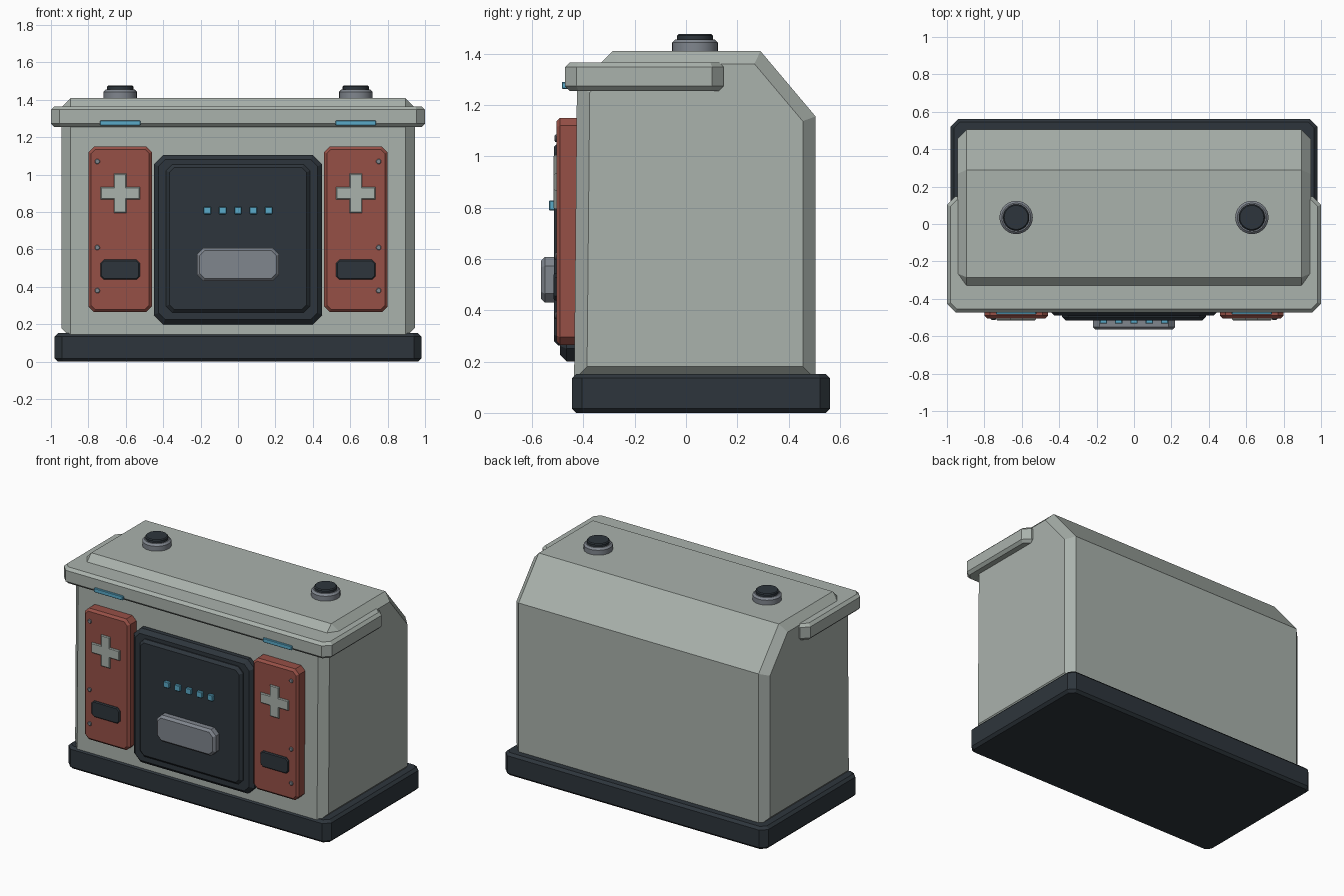
import bpy, bmesh
from math import cos, sin, tau, radians

old = bpy.data.objects.get("Cube")
if old:
    bpy.data.objects.remove(old)


def material(name, r, g, b):
    m = bpy.data.materials.new(name)
    m.use_nodes = True
    m.diffuse_color = (r, g, b, 1)
    m.node_tree.nodes["Principled BSDF"].inputs["Base Color"].default_value = (r, g, b, 1)
    return m


shell = material("pale grey", 0.40, 0.445, 0.413)
dark = material("charcoal", 0.027, 0.036, 0.045)
red = material("brick red", 0.305, 0.08, 0.061)
metal = material("steel grey", 0.216, 0.238, 0.27)
glow = material("light blue", 0.102, 0.40, 0.578)

# Outline (u, v) and depth d placed in the world for each facing direction
FACING = {
    "front": lambda u, v, d: (u, -d, v),
    "top": lambda u, v, d: (u, v, d),
    "side": lambda u, v, d: (d, u, v),
}


def prism(name, outline, d0, d1, bevel, mat, facing="front"):
    """Extrude an outline from d0 to d1 and chamfer the rims of both caps."""
    place = FACING[facing]
    bm = bmesh.new()
    low = [bm.verts.new(place(u, v, d0)) for u, v in outline]
    high = [bm.verts.new(place(u, v, d1)) for u, v in outline]
    caps = [bm.faces.new(low), bm.faces.new(high)]
    n = len(outline)
    for i in range(n):
        j = (i + 1) % n
        bm.faces.new((low[i], low[j], high[j], high[i]))
    bmesh.ops.recalc_face_normals(bm, faces=bm.faces)
    if bevel:
        rims = [e for f in caps for e in f.edges]
        bmesh.ops.bevel(bm, geom=rims, offset=bevel, segments=1, affect="EDGES")
    bmesh.ops.recalc_face_normals(bm, faces=bm.faces)
    mesh = bpy.data.meshes.new(name)
    bm.to_mesh(mesh)
    bm.free()
    mesh.materials.append(mat)
    mesh.shade_smooth()
    mesh.set_sharp_from_angle(angle=radians(28))
    obj = bpy.data.objects.new(name, mesh)
    bpy.context.collection.objects.link(obj)
    return obj


def plate(u0, u1, v0, v1, c):
    """Rectangle with cut corners."""
    return [(u0 + c, v0), (u1 - c, v0), (u1, v0 + c), (u1, v1 - c),
            (u1 - c, v1), (u0 + c, v1), (u0, v1 - c), (u0, v0 + c)]


def disc(u, v, r, n=32):
    return [(u + r * cos(tau * i / n), v + r * sin(tau * i / n)) for i in range(n)]


def plus(u, v, r, w):
    quarter = [(r, -w), (r, w), (w, w)]
    points = []
    for _ in range(4):
        points += quarter
        quarter = [(-b, a) for a, b in quarter]
    return [(u + a, v + b) for a, b in points]


# Main housing, base and overhanging lid
profile = [(-0.436, 0.13), (0.505, 0.13), (0.505, 1.155),
           (0.29, 1.41), (-0.285, 1.41), (-0.425, 1.27)]
prism("housing", profile, -0.945, 0.945, 0.05, shell, "side")
prism("base", plate(-0.98, 0.98, -0.445, 0.562, 0.04), 0, 0.152, 0.017, dark, "top")
prism("lid_rim", plate(-1, 1, -0.472, 0.147, 0.045), 1.255, 1.365, 0.018, shell, "top")

# Central door with raised panel, handle and indicator lights
prism("door_frame", plate(-0.45, 0.45, 0.2, 1.105, 0.05), 0.41, 0.49, 0.025, dark)
prism("door_panel", plate(-0.385, 0.385, 0.262, 1.055, 0.035), 0.45, 0.515, 0.018, dark)
prism("door_handle", plate(-0.22, 0.22, 0.43, 0.608, 0.035), 0.5, 0.565, 0.015, metal)
for i in range(5):
    x = (i - 2) * 0.082
    prism(f"indicator_{i + 1}", plate(x - 0.02, x + 0.02, 0.788, 0.828, 0.004),
          0.5, 0.533, 0.003, glow)

# Parts repeated on both sides
for side, s in (("left", 1), ("right", -1)):
    x = s * 0.63
    prism(f"{side}_panel", plate(x - 0.17, x + 0.17, 0.265, 1.15, 0.03),
          0.41, 0.505, 0.015, red)
    prism(f"{side}_plus", plus(x, 0.9, 0.105, 0.034), 0.49, 0.516, 0.005, shell)
    prism(f"{side}_slot", plate(x - 0.105, x + 0.105, 0.438, 0.545, 0.018),
          0.49, 0.516, 0.006, dark)
    for i, z in enumerate((0.38, 0.61, 1.07)):
        prism(f"{side}_bolt_{i + 1}", disc(s * 0.752, z, 0.014, 12),
              0.49, 0.512, 0.003, metal)
    prism(f"{side}_light_strip", plate(x - 0.108, x + 0.108, 1.262, 1.29, 0.004),
          0.44, 0.484, 0.003, glow)
    prism(f"{side}_knob_base", disc(x, 0.035, 0.089), 1.39, 1.455, 0.012, metal, "top")
    prism(f"{side}_knob_cap", disc(x, 0.035, 0.07), 1.43, 1.476, 0.006, dark, "top")
